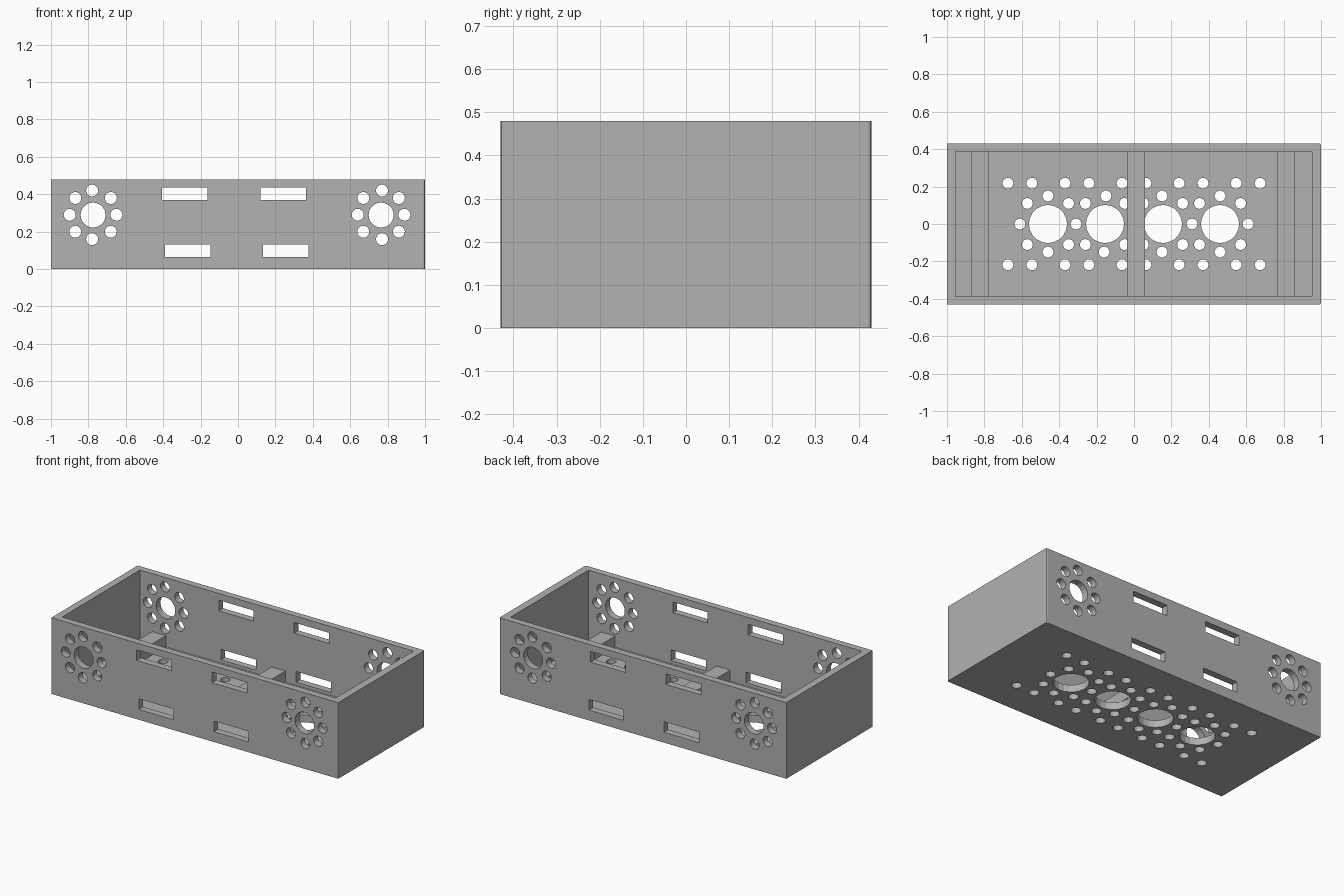
import bpy, bmesh, math
from mathutils import Matrix, Vector

if "Cube" in bpy.data.objects:
    bpy.data.objects.remove(bpy.data.objects["Cube"], do_unlink=True)

grey = bpy.data.materials.new("plain grey")
grey.use_nodes = True
colour = (0.445, 0.445, 0.445, 1)
grey.diffuse_color = colour
grey.node_tree.nodes["Principled BSDF"].inputs["Base Color"].default_value = colour

FLOOR = 0.045
TOP = 0.48


def add_box(bm, lo, hi):
    lo, hi = Vector(lo), Vector(hi)
    mat = Matrix.Translation((lo + hi) / 2) @ Matrix.Diagonal((*(hi - lo), 1))
    return bmesh.ops.create_cube(bm, size=1, matrix=mat)["verts"]


def add_cylinder(bm, centre, radius, depth, along_y=False):
    mat = Matrix.Translation(centre)
    if along_y:
        mat = mat @ Matrix.Rotation(math.pi / 2, 4, "X")
    bmesh.ops.create_cone(bm, cap_ends=True, segments=20, radius1=radius,
                          radius2=radius, depth=depth, matrix=mat)


def ring(cx, cy, radius):
    return [(round(cx + radius * math.cos(k * math.pi / 4), 2),
             round(cy + radius * math.sin(k * math.pi / 4), 2)) for k in range(8)]


def make_object(name, bm):
    mesh = bpy.data.meshes.new(name)
    bm.to_mesh(mesh)
    bm.free()
    mesh.materials.append(grey)
    obj = bpy.data.objects.new(name, mesh)
    bpy.context.collection.objects.link(obj)
    return obj


def cut(obj, bm):
    cutter = make_object("cutter", bm)
    cutter.hide_render = True
    mod = obj.modifiers.new("cut", "BOOLEAN")
    mod.operation, mod.solver, mod.object = "DIFFERENCE", "EXACT", cutter
    bpy.context.view_layer.objects.active = obj
    bpy.ops.object.modifier_apply(modifier=mod.name)
    bpy.data.objects.remove(cutter, do_unlink=True)


# Outer block, with the right-hand vertical edges slightly eased
bm = bmesh.new()
add_box(bm, (-1, -0.43, 0), (1, 0.43, TOP))
edges = [e for e in bm.edges if all(v.co.x > 0 for v in e.verts)
         and abs(e.verts[0].co.z - e.verts[1].co.z) > 0.1]
bmesh.ops.bevel(bm, geom=edges, offset=0.008, segments=2, profile=0.5, affect="EDGES")
tray = make_object("open_tray", bm)

# Hollow interior
bm = bmesh.new()
add_box(bm, (-0.955, -0.387, FLOOR), (0.952, 0.387, TOP + 0.1))
cut(tray, bm)

# Holes through the front and back walls, and through the floor
bm = bmesh.new()
for cx in (-0.775, 0.765):
    add_cylinder(bm, (cx, 0, 0.289), 0.067, 1.2, True)
    for x, z in ring(cx, 0.289, 0.128):
        add_cylinder(bm, (x, 0, z), 0.032, 1.2, True)
for x, z in ((-0.405, 0.37), (0.12, 0.37), (-0.39, 0.065), (0.133, 0.065)):
    add_box(bm, (x, -0.6, z), (x + 0.243, 0.6, z + 0.067))

small_holes = set()
for cx in (-0.46, -0.155, 0.155, 0.46):
    add_cylinder(bm, (cx, 0, 0), 0.102, 0.11)
    small_holes.update(ring(cx, 0, 0.155))
for k in range(-2, 3):
    for dx in (-0.064, 0.064):
        for y in (-0.218, 0.218):
            small_holes.add((k * 0.305 + dx, y))
# Neighbouring rings share a hole, so keep only one of each
placed = []
for p in sorted(small_holes):
    if all(math.dist(p, q) > 0.04 for q in placed):
        placed.append(p)
        add_cylinder(bm, (*p, 0), 0.029, 0.11)
cut(tray, bm)

# Cross ribs on the floor
for name, x in (("right_rib", -0.87), ("middle_rib", -0.037), ("left_rib", 0.765)):
    bm = bmesh.new()
    add_box(bm, (x, -0.387, FLOOR), (x + 0.096, 0.387, 0.115))
    make_object(name, bm)
